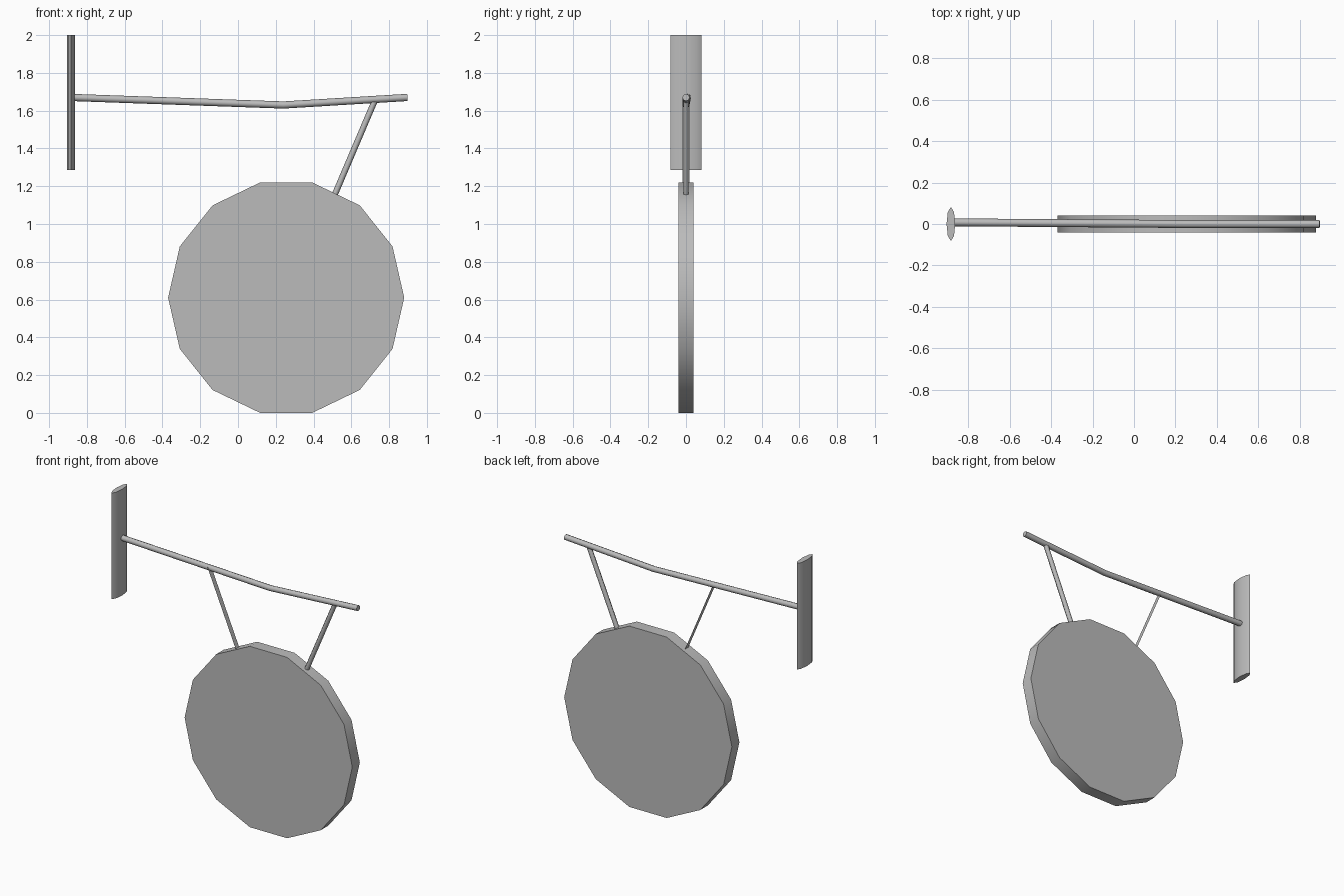
import bpy
import bmesh
from math import radians
from mathutils import Vector, Matrix

cube = bpy.data.objects.get("Cube")
if cube:
    bpy.data.objects.remove(cube, do_unlink=True)

# One grey metal for everything
GREY = (0.5, 0.5, 0.5, 1)
metal = bpy.data.materials.new("grey_metal")
metal.use_nodes = True
metal.diffuse_color = GREY
metal.node_tree.nodes["Principled BSDF"].inputs["Base Color"].default_value = GREY


def finish(name, bm, angle=46):
    bmesh.ops.recalc_face_normals(bm, faces=bm.faces)
    mesh = bpy.data.meshes.new(name)
    bm.to_mesh(mesh)
    bm.free()
    mesh.materials.append(metal)
    ob = bpy.data.objects.new(name, mesh)
    bpy.context.collection.objects.link(ob)
    bpy.ops.object.select_all(action='DESELECT')
    ob.select_set(True)
    bpy.context.view_layer.objects.active = ob
    bpy.ops.object.shade_smooth_by_angle(angle=radians(angle))
    return ob


def cylinder(name, sides, radius, depth, matrix):
    bm = bmesh.new()
    bmesh.ops.create_cone(bm, cap_ends=True, segments=sides, radius1=radius,
                          radius2=radius, depth=depth, matrix=matrix)
    return finish(name, bm)


def tube(name, path, radius, sides):
    """Capped tube whose rings stand across x, joined along a path."""
    bm = bmesh.new()
    path = [Vector(p) for p in path]
    rings = []
    for i, p in enumerate(path):
        along = (path[min(i + 1, len(path) - 1)] - path[max(i - 1, 0)]).normalized()
        turn = along.to_track_quat('Z', 'Y').to_matrix().to_4x4()
        ring = bmesh.ops.create_circle(bm, segments=sides, radius=radius,
                                       matrix=Matrix.Translation(p) @ turn)
        rings.append(ring["verts"])
    for a, b in zip(rings, rings[1:]):
        for k in range(sides):
            n = (k + 1) % sides
            bm.faces.new((a[k], a[n], b[n], b[k]))
    bm.faces.new(rings[0])
    bm.faces.new(rings[-1])
    return finish(name, bm, 61)


# Round hanging board, a vertex pointing to each side
board_turn = Matrix.Rotation(radians(90), 4, 'X') @ Matrix.Rotation(radians(90), 4, 'Z')
board = cylinder("sign_board", 14, 0.625, 0.08,
                 Matrix.Translation((0.255, 0, 0.61)) @ board_turn)

# Lens-shaped wall plate
cylinder("wall_plate", 8, 1, 0.715,
         Matrix.Translation((-0.885, 0, 1.6425)) @ Matrix.Diagonal((0.021, 0.082, 1, 1)))

# Bent arm
tube("arm", [(-0.885, 0.008, 1.67), (0.24, 0, 1.63), (0.897, 0, 1.67)], 0.019, 8)

# Round hanger on one side
top, bottom = Vector((0.725, 0, 1.655)), Vector((0.51, 0, 1.15))
tube("left_hanger", [top, bottom], 0.016, 6)

# Flat strap on the other side, mirrored about the board
bm = bmesh.new()
corners = [(0.51 - p.x, y, p.z) for p, y in
           ((top, -0.018), (top, 0.018), (bottom, 0.018), (bottom, -0.018))]
bm.faces.new([bm.verts.new(c) for c in corners])
finish("right_hanger_strap", bm)
